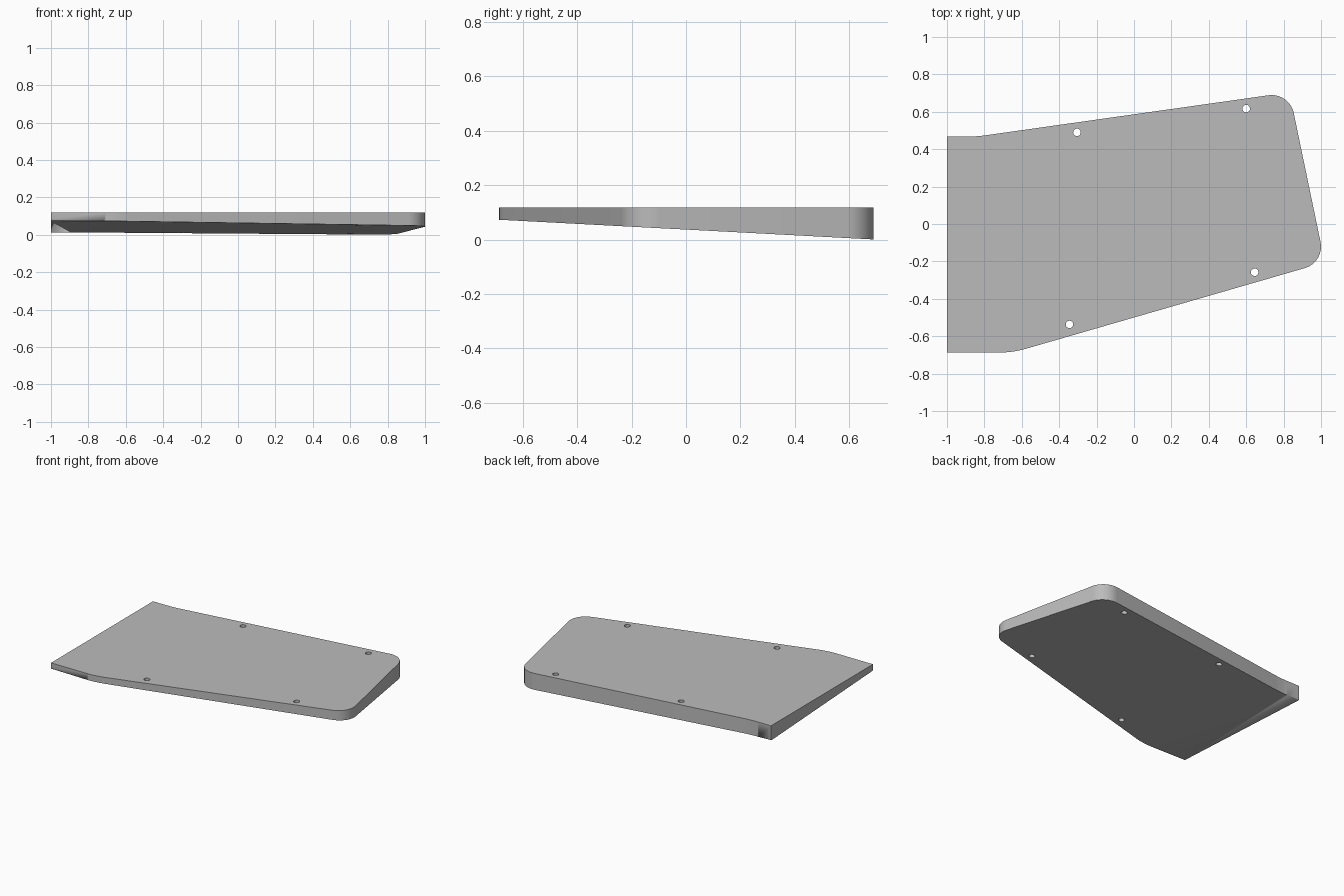
import bpy
import bmesh
import math
from mathutils import Vector

cube = bpy.data.objects.get("Cube")
if cube:
    bpy.data.objects.remove(cube, do_unlink=True)

TOP = 0.118

grey = bpy.data.materials.new("plain grey")
grey.use_nodes = True
color = (0.5, 0.5, 0.5, 1)
grey.diffuse_color = color
grey.node_tree.nodes["Principled BSDF"].inputs["Base Color"].default_value = color


def underside(y):
    # underside slopes down towards the back
    return 0.037 - 0.0525 * y


def rounded(prev, corner, after, radius, steps):
    # arc points that replace a corner between two straight edges
    if radius == 0:
        return [corner]
    a, b = (prev - corner).normalized(), (after - corner).normalized()
    half = a.angle(b) / 2
    center = corner + (a + b).normalized() * radius / math.sin(half)
    reach = radius / math.tan(half)
    start, end = corner + a * reach - center, corner + b * reach - center
    sweep = start.angle(end)
    return [center + (start * math.sin(sweep * (1 - i / steps))
                      + end * math.sin(sweep * i / steps)) / math.sin(sweep)
            for i in range(steps + 1)]


# Outline corners: x, y, corner radius
corners = [(-1, -0.687, 0), (-0.647, -0.687, 0.5), (1.02, -0.205, 0.12),
           (0.831, 0.704, 0.12), (-0.845, 0.467, 0.8), (-1, 0.467, 0)]
points = [Vector(c[:2]) for c in corners]
outline = []
for i, c in enumerate(corners):
    outline += rounded(points[i - 1], points[i], points[(i + 1) % len(points)], c[2], 12)

# Plate body: flat top, sloping underside
bm = bmesh.new()
upper = [bm.verts.new((p.x, p.y, TOP)) for p in outline]
lower = [bm.verts.new((p.x, p.y, underside(p.y))) for p in outline]
bm.faces.new(upper)
bottom = bm.faces.new(lower[::-1])
n = len(outline)
for i in range(n):
    j = (i + 1) % n
    bm.faces.new((lower[i], lower[j], upper[j], upper[i]))

# Soft lower rim everywhere but the straight end
rim = [e for e in bottom.edges if any(v.co.x > -0.99 for v in e.verts)]
bmesh.ops.bevel(bm, geom=rim, offset=0.01, segments=4, profile=0.5, affect='EDGES')
bmesh.ops.recalc_face_normals(bm, faces=bm.faces)
mesh = bpy.data.meshes.new("plate")
bm.to_mesh(mesh)
bm.free()
mesh.materials.append(grey)
plate = bpy.data.objects.new("plate", mesh)
bpy.context.collection.objects.link(plate)

# Four screw holes through the plate
for x, y in [(-0.305, 0.49), (0.6, 0.617), (0.645, -0.258), (-0.345, -0.537)]:
    bpy.ops.mesh.primitive_cylinder_add(vertices=32, radius=0.02, depth=0.5, location=(x, y, 0.05))
    cutter = bpy.context.object
    cutter.name = "hole_cutter"
    cutter.data.materials.append(grey)
    cut = plate.modifiers.new("hole", 'BOOLEAN')
    cut.object = cutter
    cut.operation = 'DIFFERENCE'
    cut.solver = 'EXACT'
    bpy.ops.object.select_all(action='DESELECT')
    plate.select_set(True)
    bpy.context.view_layer.objects.active = plate
    bpy.ops.object.modifier_apply(modifier=cut.name)
    bpy.data.objects.remove(cutter, do_unlink=True)

bpy.ops.object.shade_smooth_by_angle(angle=math.radians(30))
